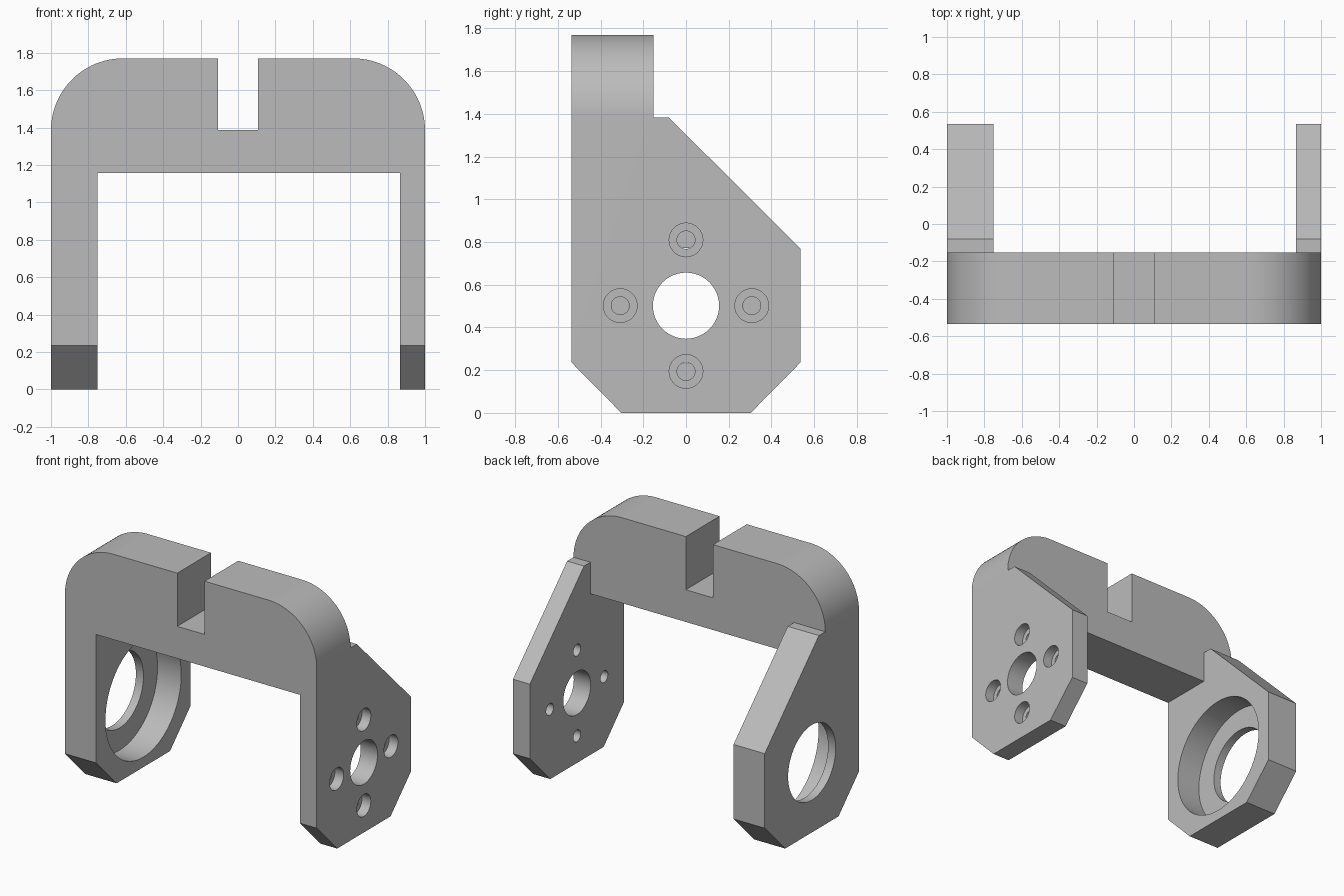
import bpy
import bmesh
from math import sin, cos, pi, radians

cube = bpy.data.objects.get("Cube")
if cube:
    bpy.data.objects.remove(cube, do_unlink=True)

# Material
grey = bpy.data.materials.new("plain grey")
grey.use_nodes = True
colour = (0.5, 0.5, 0.5, 1)
grey.diffuse_color = colour
grey.node_tree.nodes["Principled BSDF"].inputs["Base Color"].default_value = colour


def arc(cx, cy, r, start, end, steps):
    angles = [start + (end - start) * i / steps for i in range(steps + 1)]
    return [(cx + r * cos(a), cy + r * sin(a)) for a in angles]


def prism(name, points, axis, low, high):
    """Extrude a profile: (y, z) points along x, or (x, z) points along y."""
    def place(p, d):
        return (d, p[0], p[1]) if axis == "x" else (p[0], d, p[1])

    bm = bmesh.new()
    a = [bm.verts.new(place(p, low)) for p in points]
    b = [bm.verts.new(place(p, high)) for p in points]
    bm.faces.new(a)
    bm.faces.new(b[::-1])
    for i in range(len(points)):
        j = (i + 1) % len(points)
        bm.faces.new((a[i], a[j], b[j], b[i]))
    bmesh.ops.recalc_face_normals(bm, faces=bm.faces)
    mesh = bpy.data.meshes.new(name)
    bm.to_mesh(mesh)
    bm.free()
    mesh.materials.append(grey)
    obj = bpy.data.objects.new(name, mesh)
    bpy.context.collection.objects.link(obj)
    return obj


def combine(target, tool, operation="DIFFERENCE"):
    tool.hide_render = True
    bpy.context.view_layer.objects.active = target
    mod = target.modifiers.new("cut", "BOOLEAN")
    mod.operation = operation
    mod.solver = "EXACT"
    mod.object = tool
    bpy.ops.object.modifier_apply(modifier=mod.name)
    bpy.data.objects.remove(tool, do_unlink=True)


# Main dimensions
TOP, BAR_BOTTOM, R = 1.77, 1.157, 0.385
THICK_IN, THIN_IN = -0.752, 0.866
BAR_FRONT, BAR_BACK = -0.535, -0.152
SLOT, SLOT_Z = 0.108, 1.388
AXIS_Z = 0.502

# Arch outline with rounded shoulders and a slot in the top
front = [(-1, -0.1), (THICK_IN, -0.1), (THICK_IN, BAR_BOTTOM),
         (THIN_IN, BAR_BOTTOM), (THIN_IN, -0.1), (1, -0.1)]
front += arc(1 - R, TOP - R, R, 0, pi / 2, 24)
front += [(SLOT, TOP), (SLOT, SLOT_Z), (-SLOT, SLOT_Z), (-SLOT, TOP)]
front += arc(R - 1, TOP - R, R, pi / 2, pi, 24)
bracket = prism("bracket", front, "y", -0.7, 0.7)

# Side outline with chamfered feet and sloping back
side = [(BAR_FRONT, 0.235), (-0.303, 0), (0.303, 0), (0.535, 0.235), (0.535, 0.77),
        (-0.08, 1.383), (BAR_BACK, 1.383), (BAR_BACK, 1.9), (BAR_FRONT, 1.9)]
combine(bracket, prism("side_outline", side, "x", -1.2, 1.2), "INTERSECT")

# Space between the arms behind the crossbar
gap = [(BAR_BACK, -0.2), (0.9, -0.2), (0.9, 2), (BAR_BACK, 2)]
combine(bracket, prism("gap_cutter", gap, "x", THICK_IN, THIN_IN))


def bore(y, z, r, low, high, steps=48):
    ring = arc(y, z, r, 0, 2 * pi, steps)[:-1]
    combine(bracket, prism("bore_cutter", ring, "x", low, high))


# Thick arm: through hole with a wide bearing pocket on the inside
bore(0, AXIS_Z, 0.27, -1.2, -0.5, 64)
bore(0, AXIS_Z, 0.43, -0.94, -0.5, 64)

# Thin arm: centre hole and four counterbored screw holes
bore(0, AXIS_Z, 0.155, 0.5, 1.2)
for k in range(4):
    y = 0.308 * cos(k * pi / 2)
    z = AXIS_Z + 0.308 * sin(k * pi / 2)
    bore(y, z, 0.042, 0.5, 1.2, 32)
    bore(y, z, 0.079, 0.93, 1.2, 32)

# Smooth curved walls, sharp edges
bpy.ops.object.select_all(action="DESELECT")
bracket.select_set(True)
bpy.context.view_layer.objects.active = bracket
bpy.ops.object.shade_smooth_by_angle(angle=radians(25))
